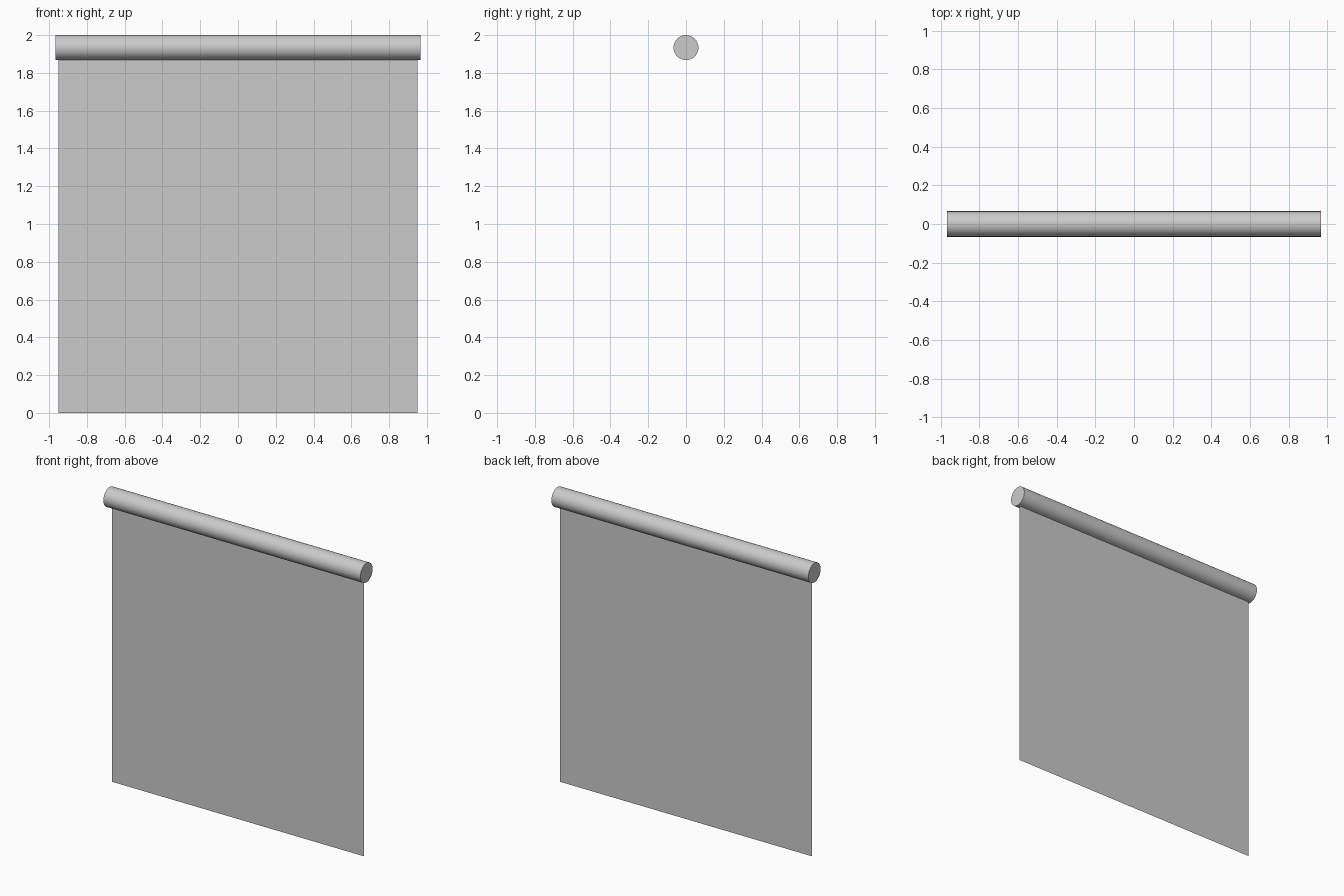
import bpy
import math

if "Cube" in bpy.data.objects:
    bpy.data.objects.remove(bpy.data.objects["Cube"])

ROLLER_R = 0.066
ROLLER_Z = 2.0 - ROLLER_R
HALF_ROLLER = 0.967
HALF_SHEET = 0.95

# Roller tube lying along x
bpy.ops.mesh.primitive_cylinder_add(vertices=32, radius=ROLLER_R, depth=2 * HALF_ROLLER,
                                    location=(0, 0, ROLLER_Z), rotation=(0, math.pi / 2, 0))
roller = bpy.context.object
roller.name = "roller"
bpy.ops.object.transform_apply(location=False, rotation=True, scale=True)
bpy.ops.object.shade_smooth_by_angle(angle=math.radians(35))

# Paper-thin sheet hanging from the underside of the roller
top = ROLLER_Z - ROLLER_R + 0.002
mesh = bpy.data.meshes.new("hanging_sheet")
mesh.from_pydata([(-HALF_SHEET, 0, 0), (HALF_SHEET, 0, 0),
                  (HALF_SHEET, 0, top), (-HALF_SHEET, 0, top)], [], [(0, 1, 2, 3)])
sheet = bpy.data.objects.new("hanging_sheet", mesh)
bpy.context.collection.objects.link(sheet)
